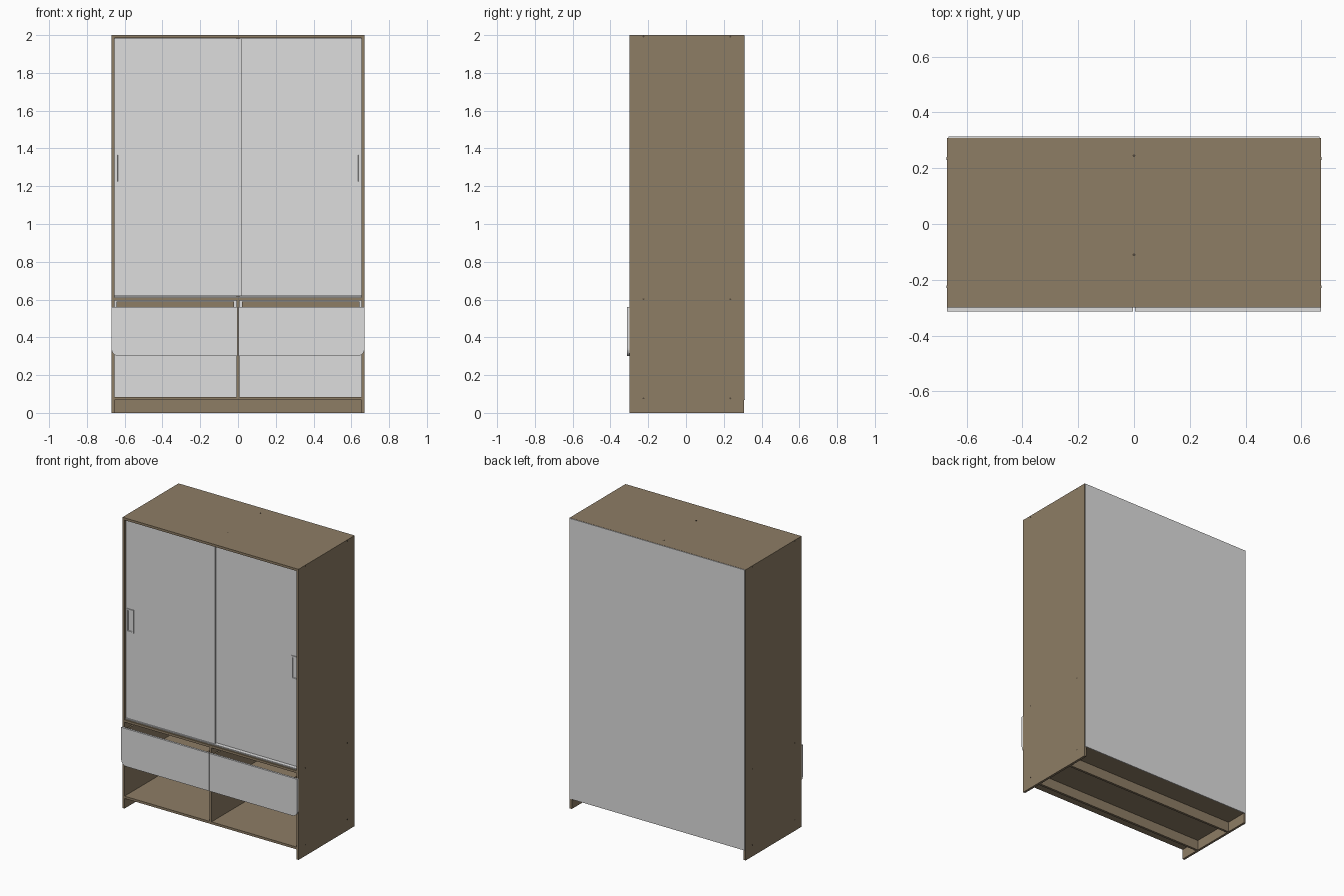
import bpy, bmesh, math
from mathutils import Matrix

if "Cube" in bpy.data.objects:
    bpy.data.objects.remove(bpy.data.objects["Cube"])


def material(name, rgb):
    m = bpy.data.materials.new(name)
    m.diffuse_color = (*rgb, 1)
    m.use_nodes = True
    m.node_tree.nodes["Principled BSDF"].inputs["Base Color"].default_value = m.diffuse_color
    return m


WOOD = material("brown board", (0.27, 0.205, 0.13))
WHITE = material("light grey board", (0.73, 0.73, 0.73))
DARK = material("dark screw", (0.09, 0.07, 0.045))


def finish(name, bm, mat):
    bmesh.ops.recalc_face_normals(bm, faces=bm.faces)
    me = bpy.data.meshes.new(name)
    bm.to_mesh(me)
    bm.free()
    me.materials.append(mat)
    ob = bpy.data.objects.new(name, me)
    bpy.context.collection.objects.link(ob)
    return ob


def box(name, x0, x1, y0, y1, z0, z1, mat=WOOD):
    bm = bmesh.new()
    m = Matrix.Translation(((x0 + x1) / 2, (y0 + y1) / 2, (z0 + z1) / 2))
    m = m @ Matrix.Diagonal((abs(x1 - x0), y1 - y0, z1 - z0, 1))
    bmesh.ops.create_cube(bm, size=1, matrix=m)
    return finish(name, bm, mat)


def screw(name, loc, axis):
    bm = bmesh.new()
    rot = Matrix.Rotation(math.pi / 2, 4, 'Y') if axis == 'X' else Matrix()
    bmesh.ops.create_cone(bm, cap_ends=True, segments=12, radius1=0.005, radius2=0.005,
                          depth=0.002, matrix=Matrix.Translation(loc) @ rot)
    return finish(name, bm, DARK)


def drawer_front(name, s):
    # rectangle with its lower outer corner rounded
    x0, x1, z0, z1, r = 0.003, 0.67, 0.30, 0.56, 0.04
    pts = [(x0, z1), (x0, z0)]
    for i in range(9):
        a = -math.pi / 2 + i * math.pi / 16
        pts.append((x1 - r + r * math.cos(a), z0 + r + r * math.sin(a)))
    pts.append((x1, z1))
    bm = bmesh.new()
    f = bm.faces.new([bm.verts.new((s * x, -0.313, z)) for x, z in pts])
    g = bmesh.ops.extrude_face_region(bm, geom=[f])
    bmesh.ops.translate(bm, vec=(0, 0.014, 0),
                        verts=[v for v in g['geom'] if isinstance(v, bmesh.types.BMVert)])
    return finish(name, bm, WHITE)


F, B, T = -0.299, 0.308, 0.016   # carcass front, back and board thickness
W = 0.67
IN = W - T

# carcass boards
box("top_panel", -IN, IN, F, B, 2 - T, 2)
box("middle_shelf", -IN, IN, F, B, 0.594, 0.594 + T)
box("bottom_shelf", -IN, IN, F, B, 0.069, 0.069 + T)
box("lower_divider", -T / 2, T / 2, F, B, 0.085, 0.594)
box("upper_divider", -T / 2, T / 2, -0.21, B, 0.61, 2 - T)
box("back_panel", -0.664, 0.664, B, 0.313, 0.069, 1.999, WHITE)
for n, y in (("front", -0.163), ("rear", 0.14)):
    box(n + "_plinth", -IN, IN, y, y + T, 0, 0.069)

for side, s in (("left", -1), ("right", 1)):
    box(side + "_side_panel", *sorted((s * IN, s * W)), F, B, 0, 2)
    # screws through the sides into the three long boards
    for i, z in enumerate((0.077, 0.602, 1.992)):
        for j, y in enumerate((-0.225, 0.235)):
            screw(f"{side}_screw_{i}_{j}", (s * W, y, z), 'X')

    # drawer: rounded front and open box behind it
    drawer_front(side + "_drawer_front", s)
    a, b, t = 0.02, 0.642, 0.012
    for n, x in (("inner", a), ("outer", b - t)):
        box(f"{side}_drawer_{n}_wall", *sorted((s * x, s * (x + t))), F, 0.2, 0.32, 0.555)
    box(side + "_drawer_back", *sorted((s * a, s * b)), 0.2, 0.212, 0.32, 0.59)
    box(side + "_drawer_floor", *sorted((s * (a + t), s * (b - t))), F, 0.2, 0.325, 0.335)

# screws in the top board
for i, y in enumerate((-0.11, 0.245)):
    screw(f"top_screw_{i}", (0, y, 2), 'Z')

# sliding doors on a low track, the left one in front
box("door_track", -IN, IN, -0.287, -0.245, 0.61, 0.617, WHITE)
for side, x0, x1, y, hx in (("left", -IN, 0.022, -0.284, -0.62),
                            ("right", -0.004, IN, -0.263, 0.62)):
    box(side + "_door", x0, x1, y, y + 0.014, 0.619, 1.982, WHITE)
    # handle plate with a sunken grip
    h = box(side + "_door_handle", hx - 0.026, hx + 0.026, y - 0.006, y, 1.215, 1.375, WHITE)
    bm = bmesh.new()
    bm.from_mesh(h.data)
    bm.normal_update()
    face = min(bm.faces, key=lambda f: f.calc_center_median().y)
    bmesh.ops.inset_region(bm, faces=[face], thickness=0.013)
    bmesh.ops.inset_region(bm, faces=[face], thickness=0.002, depth=-0.005)
    bm.to_mesh(h.data)
    bm.free()
